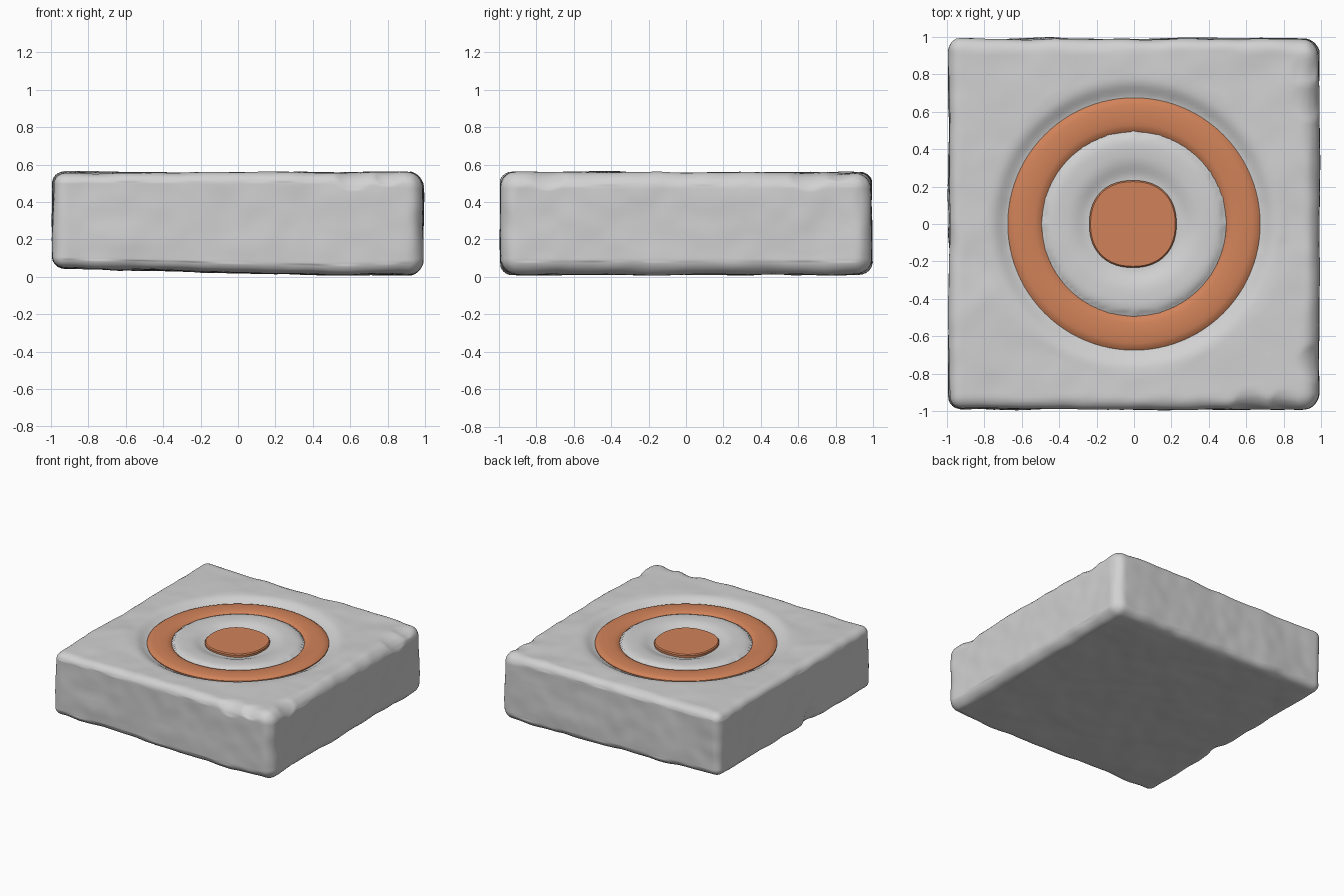
import bpy, bmesh, math
from mathutils import Vector, noise

if "Cube" in bpy.data.objects:
    bpy.data.objects.remove(bpy.data.objects["Cube"])


def material(name, rgb):
    m = bpy.data.materials.new(name)
    m.diffuse_color = (*rgb, 1)
    m.use_nodes = True
    m.node_tree.nodes["Principled BSDF"].inputs["Base Color"].default_value = m.diffuse_color
    return m


STONE = material("pale grey stone", (0.64, 0.64, 0.64))
COPPER = material("copper orange", (0.64, 0.225, 0.10))


def finish(bm, name, mat, angle):
    bmesh.ops.recalc_face_normals(bm, faces=bm.faces)
    me = bpy.data.meshes.new(name)
    bm.to_mesh(me)
    bm.free()
    me.materials.append(mat)
    ob = bpy.data.objects.new(name, me)
    bpy.context.collection.objects.link(ob)
    bpy.ops.object.select_all(action='DESELECT')
    ob.select_set(True)
    bpy.context.view_layer.objects.active = ob
    bpy.ops.object.shade_smooth_by_angle(angle=math.radians(angle))
    return ob


def bump(d, width):
    return math.exp(-(d / width) ** 2)


def groove_depth(r):
    """Depth of the worn hollows that hold the ring and the disc."""
    if r < 0.24:
        return 0.045
    if r < 0.42:
        return 0.012 + 0.033 * bump(r - 0.24, 0.07)
    if r < 0.49:
        return 0.012 + 0.018 * ((r - 0.42) / 0.07) ** 2
    if r < 0.675:
        return 0.045
    return 0.04 * bump(r - 0.675, 0.055)


# Worn stone slab: rounded box, chipped edges, slightly tapering underside
TOP = 0.558
CHIPS = [((0.95, 0.66, 0.56), 0.11), ((0.97, -0.74, 0.56), 0.10),
         ((0.62, -0.98, 0.56), 0.10), ((0.92, 0.82, 0.56), 0.08),
         ((0.80, -0.97, 0.56), 0.08), ((-0.99, -0.2, 0.08), 0.10)]
bm = bmesh.new()
bmesh.ops.create_cube(bm, size=2)
bmesh.ops.subdivide_edges(bm, edges=bm.edges[:], cuts=90, use_grid_fill=True)
half = Vector((0.99, 0.99, TOP / 2))
for v in bm.verts:
    p = Vector((v.co.x * half.x, v.co.y * half.y, v.co.z * half.z))
    rad = 0.065 + 0.025 * max(0, p.x) ** 4
    q = Vector([max(-h + rad, min(h - rad, c)) for c, h in zip(p, half)])
    n = (p - q).normalized()
    p = q + n * rad
    on_edge = max(abs(n.x), abs(n.y), abs(n.z)) < 0.98
    p.z += TOP / 2
    # underside rises toward the left
    low = 0.012 + 0.036 * max(0, min(1, (0.5 - p.x) / 1.5))
    p.z = low + p.z * (TOP - low) / TOP
    # hand-hewn unevenness
    rough = 0.009 * noise.noise(p * 3.2) + 0.004 * noise.noise(p * 8 + Vector((5, 2, 9)))
    r = math.hypot(p.x, p.y)
    if n.z > 0.9 and r < 0.8:
        rough *= 0.4
    if on_edge:
        rough += 0.006 * noise.noise(p * 6 + Vector((1, 7, 3)))
    p += n * rough
    for c, size in CHIPS:
        d = (p - Vector(c)).length
        if d < size:
            p -= Vector((c[0], c[1], (c[2] - 0.28) * 2)).normalized() * 0.022 * (1 - (d / size) ** 2)
    if n.z > 0.9 and r < 0.9:
        p.z -= groove_depth(r)
    v.co = p
finish(bm, "stone_slab", STONE, 60)


def lathe(name, profile, steps=96, power=2.0, centre=(0, 0), closed=False):
    """Turn an (r, z) profile; power above 2 squares the outline a little."""
    bm = bmesh.new()
    rows = []
    for i in range(steps):
        a = 2 * math.pi * i / steps
        k = (abs(math.cos(a)) ** power + abs(math.sin(a)) ** power) ** (-1 / power)
        rows.append([bm.verts.new((centre[0] + r * k * math.cos(a),
                                   centre[1] + r * k * math.sin(a), z)) for r, z in profile])
    m = len(profile)
    for i in range(steps):
        a, b = rows[i], rows[(i + 1) % steps]
        for j in range(m if closed else m - 1):
            bm.faces.new((a[j], b[j], b[(j + 1) % m], a[(j + 1) % m]))
    if not closed:
        bm.faces.new([row[0] for row in rows])
        bm.faces.new([row[-1] for row in rows])
    return finish(bm, name, COPPER, 40)


# Inlaid ring with a softly domed top
crest = [(0.4925 + 0.1825 * t / 10,
          0.522 + 0.022 * math.sqrt(max(0, 1 - (t / 5 - 1) ** 2))) for t in range(11)]
lathe("inlaid_ring", [(0.4925, 0.48)] + crest + [(0.675, 0.48)], closed=True)

# Flat centre disc with a slightly squared outline
lathe("centre_disc", [(0.23, 0.48), (0.233, 0.53), (0.226, 0.538)],
      power=2.25, centre=(-0.006, 0))
